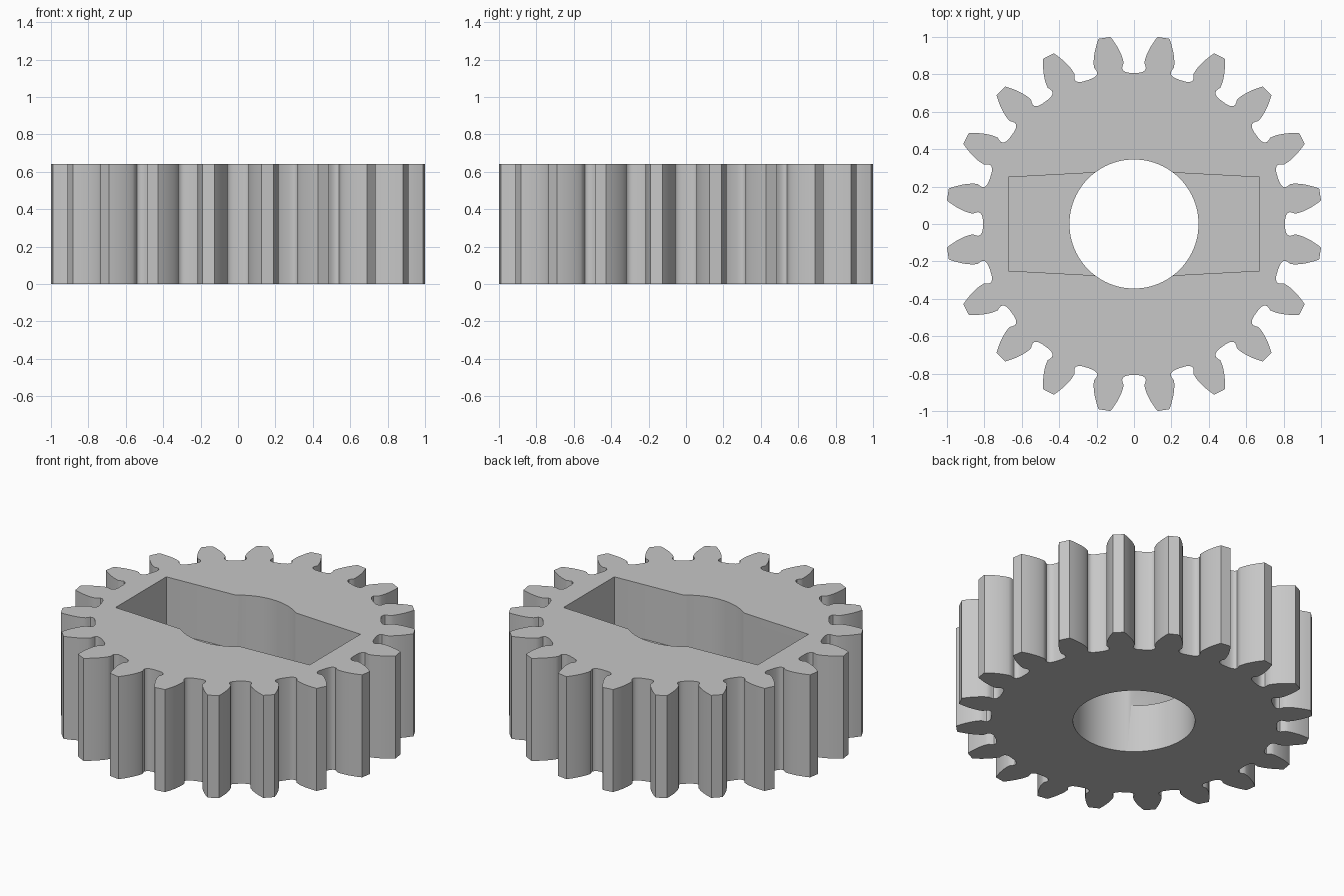
import bpy, bmesh
from math import sin, cos, tan, acos, pi, radians

cube = bpy.data.objects.get("Cube")
if cube:
    bpy.data.objects.remove(cube, do_unlink=True)

TEETH, HEIGHT = 20, 0.64
TIP, PITCH, BASE = 1.008, 0.917, 0.862
BORE, SLOT_FLOOR = 0.345, 0.30


def prism(name, outline, z0, z1):
    """Extrude a closed xy outline from z0 to z1."""
    bm = bmesh.new()
    face = bm.faces.new([bm.verts.new((x, y, z0)) for x, y in outline])
    top = bmesh.ops.extrude_face_region(bm, geom=[face])["geom"]
    verts = [v for v in top if isinstance(v, bmesh.types.BMVert)]
    bmesh.ops.translate(bm, verts=verts, vec=(0, 0, z1 - z0))
    bmesh.ops.recalc_face_normals(bm, faces=bm.faces)
    mesh = bpy.data.meshes.new(name)
    bm.to_mesh(mesh)
    bm.free()
    obj = bpy.data.objects.new(name, mesh)
    bpy.context.collection.objects.link(obj)
    return obj


def polar(r, a):
    return r * cos(a), r * sin(a)


def involute(r):
    a = acos(min(1, BASE / r))
    return tan(a) - a


# Half of one tooth: (radius, half angle), from gap floor to tip
root = [(0.808, 0.157), (0.809, 0.125), (0.813, 0.103), (0.822, 0.087),
        (0.835, 0.081), (0.848, 0.085)]
half_base = pi / (2 * TEETH) + involute(PITCH)
steps = 8
flank = [(r, half_base - involute(r))
         for r in (BASE + (TIP - BASE) * i / steps for i in range(steps + 1))]
half = root + flank

# Gear outline, each tooth mirrored about its own centre line
outline = []
for i in range(TEETH):
    centre = (i + 0.5) * 2 * pi / TEETH
    outline += [polar(r, centre - a) for r, a in half]
    outline += [polar(r, centre + a) for r, a in reversed(half[1:])]
gear = prism("gear", outline, 0, HEIGHT)

# Round bore right through, and a tapered slot sunk from the top
bore = prism("bore_cutter", [polar(BORE, 2 * pi * i / 96) for i in range(96)],
             -0.1, HEIGHT + 0.1)
slot = prism("slot_cutter",
             [(0.67, -0.25), (0.67, 0.25), (0, 0.286),
              (-0.67, 0.25), (-0.67, -0.25), (0, -0.286)],
             SLOT_FLOOR, HEIGHT + 0.1)

bpy.ops.object.select_all(action="DESELECT")
gear.select_set(True)
bpy.context.view_layer.objects.active = gear
for cutter in (bore, slot):
    cutter.hide_render = True
    mod = gear.modifiers.new(cutter.name, "BOOLEAN")
    mod.operation, mod.solver, mod.object = "DIFFERENCE", "EXACT", cutter
    bpy.ops.object.modifier_apply(modifier=mod.name)
    bpy.data.objects.remove(cutter, do_unlink=True)

# Plain grey finish
grey = bpy.data.materials.new("grey")
grey.use_nodes = True
colour = (0.57, 0.57, 0.57, 1)
grey.diffuse_color = colour
grey.node_tree.nodes["Principled BSDF"].inputs["Base Color"].default_value = colour
gear.data.materials.clear()
gear.data.materials.append(grey)

bpy.ops.object.shade_smooth_by_angle(angle=radians(35))
